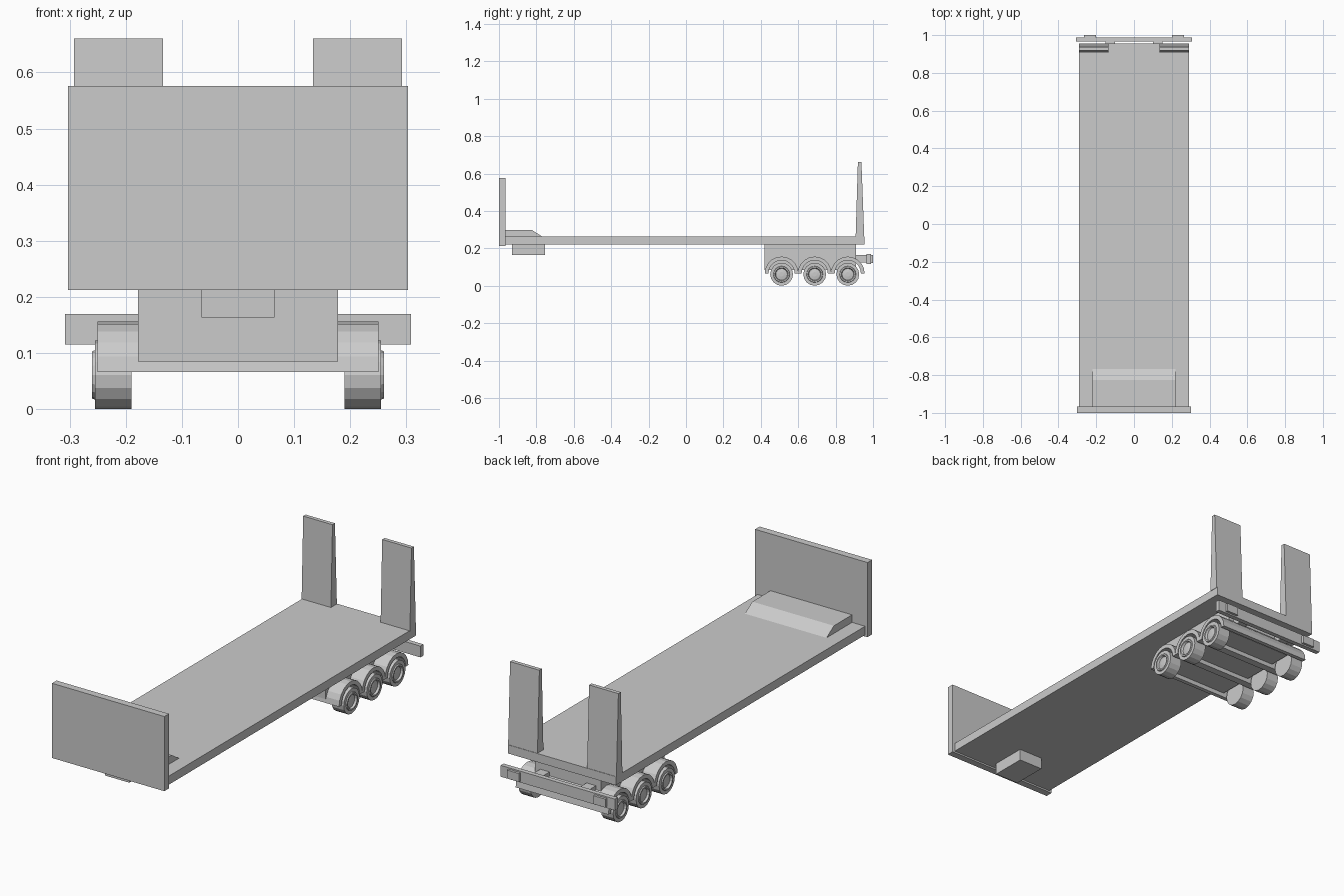
import bpy, bmesh
from math import sin, cos, pi

if "Cube" in bpy.data.objects:
    bpy.data.objects.remove(bpy.data.objects["Cube"])


def finish(name, bm):
    bmesh.ops.recalc_face_normals(bm, faces=bm.faces)
    me = bpy.data.meshes.new(name)
    bm.to_mesh(me)
    bm.free()
    ob = bpy.data.objects.new(name, me)
    bpy.context.collection.objects.link(ob)
    return ob


def extrude(name, profile, x0, x1):
    """Extrude a (y, z) profile along x."""
    bm = bmesh.new()
    face = bm.faces.new([bm.verts.new((x0, y, z)) for y, z in profile])
    new = bmesh.ops.extrude_face_region(bm, geom=[face])["geom"]
    verts = [v for v in new if isinstance(v, bmesh.types.BMVert)]
    bmesh.ops.translate(bm, verts=verts, vec=(x1 - x0, 0, 0))
    return finish(name, bm)


def box(name, x0, x1, y0, y1, z0, z1):
    return extrude(name, [(y0, z0), (y1, z0), (y1, z1), (y0, z1)], x0, x1)


def lathe(name, profile, side, cy, cz, n=16):
    """Spin an (x, radius) profile around the x axis."""
    bm = bmesh.new()
    rings = []
    for x, r in profile:
        rings.append([bm.verts.new((side * x, cy + r * sin(2 * pi * i / n),
                                    cz - r * cos(2 * pi * i / n))) for i in range(n)])
    for a, b in zip(rings, rings[1:]):
        for i in range(n):
            j = (i + 1) % n
            bm.faces.new((a[i], a[j], b[j], b[i]))
    bm.faces.new(rings[0])
    bm.faces.new(rings[-1])
    return finish(name, bm)


# Flat bed, headboard and raised front platform
box("deck", -0.29, 0.29, -0.967, 0.955, 0.22, 0.262)
box("headboard", -0.303, 0.303, -1.0, -0.965, 0.212, 0.576)
extrude("front_platform", [(-0.966, 0.26), (-0.765, 0.26), (-0.825, 0.299), (-0.966, 0.299)],
        -0.22, 0.22)

# Coupling block and rear chassis
box("coupling_block", -0.065, 0.065, -0.93, -0.755, 0.163, 0.221)
box("rear_chassis", -0.178, 0.178, 0.42, 0.908, 0.085, 0.221)

# Three axle groups: full-width wheel arch and a pair of dished wheels
tyre = [(0.19, 0.061), (0.255, 0.061), (0.255, 0.044), (0.26, 0.042),
        (0.26, 0.035), (0.25, 0.031), (0.253, 0.012)]
for k, cy in enumerate((0.511, 0.688, 0.865), 1):
    arc = [i * pi / 10 for i in range(11)]
    outer = [(cy + 0.09 * cos(a), 0.066 + 0.09 * sin(a)) for a in arc]
    inner = [(cy + 0.07 * cos(a), 0.066 + 0.07 * sin(a)) for a in reversed(arc)]
    extrude(f"wheel_arch_{k}", outer + inner, -0.25, 0.25)
    for side, label in ((-1, "left"), (1, "right")):
        lathe(f"wheel_{label}_{k}", tyre, side, cy, 0.061)

# Rear bumper with lights
box("rear_bumper", -0.308, 0.308, 0.965, 0.988, 0.115, 0.17)

# Mirrored upright loading ramps, bumper brackets and lights
ramp = [(0.907, 0.26), (0.953, 0.26), (0.938, 0.661), (0.919, 0.661)]
for side, label in ((-1, "left"), (1, "right")):
    extrude(f"loading_ramp_{label}", ramp, side * 0.134, side * 0.292)
    box(f"bumper_bracket_{label}", side * 0.10, side * 0.15, 0.90, 0.966, 0.125, 0.163)
    box(f"rear_light_{label}", side * 0.2, side * 0.265, 0.987, 1.0, 0.122, 0.163)
